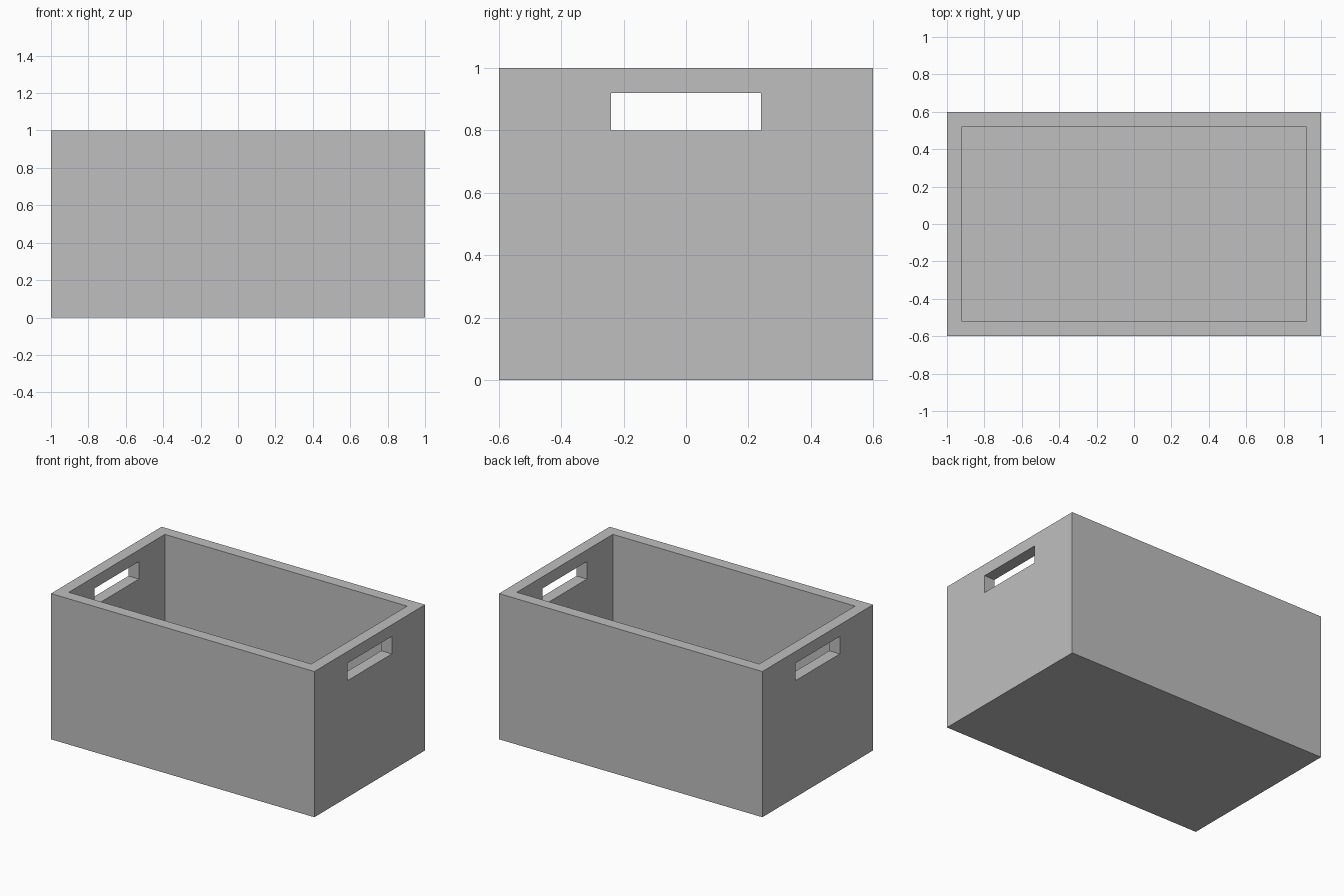
import bpy

if "Cube" in bpy.data.objects:
    bpy.data.objects.remove(bpy.data.objects["Cube"], do_unlink=True)

LENGTH, DEPTH, HEIGHT, WALL = 2.0, 1.2, 1.0, 0.08
SLOT_WIDTH, SLOT_BOTTOM, SLOT_TOP = 0.48, 0.80, 0.92


def box(name, size, bottom):
    """Box centred on x and y, standing at the given height."""
    bpy.ops.mesh.primitive_cube_add(size=1, location=(0, 0, bottom + size[2] / 2))
    obj = bpy.context.object
    obj.name = obj.data.name = name
    obj.scale = size
    bpy.ops.object.transform_apply(location=True, rotation=False, scale=True)
    return obj


def cut(target, cutter):
    """Subtract the cutter and discard it."""
    cutter.hide_render = True
    mod = target.modifiers.new(cutter.name, 'BOOLEAN')
    mod.operation = 'DIFFERENCE'
    mod.solver = 'EXACT'
    mod.object = cutter
    bpy.context.view_layer.objects.active = target
    bpy.ops.object.modifier_apply(modifier=mod.name)
    bpy.data.objects.remove(cutter, do_unlink=True)


# Plain grey material
grey = bpy.data.materials.new("light_grey")
grey.use_nodes = True
colour = (0.52, 0.52, 0.52, 1)
grey.diffuse_color = colour
grey.node_tree.nodes["Principled BSDF"].inputs["Base Color"].default_value = colour

# Solid block, hollowed from the top
crate = box("storage_crate", (LENGTH, DEPTH, HEIGHT), 0)
cut(crate, box("cavity", (LENGTH - 2 * WALL, DEPTH - 2 * WALL, HEIGHT), WALL))

# Hand slots through both end walls
cut(crate, box("hand_slots", (LENGTH + 1, SLOT_WIDTH, SLOT_TOP - SLOT_BOTTOM), SLOT_BOTTOM))

crate.data.materials.clear()
crate.data.materials.append(grey)
